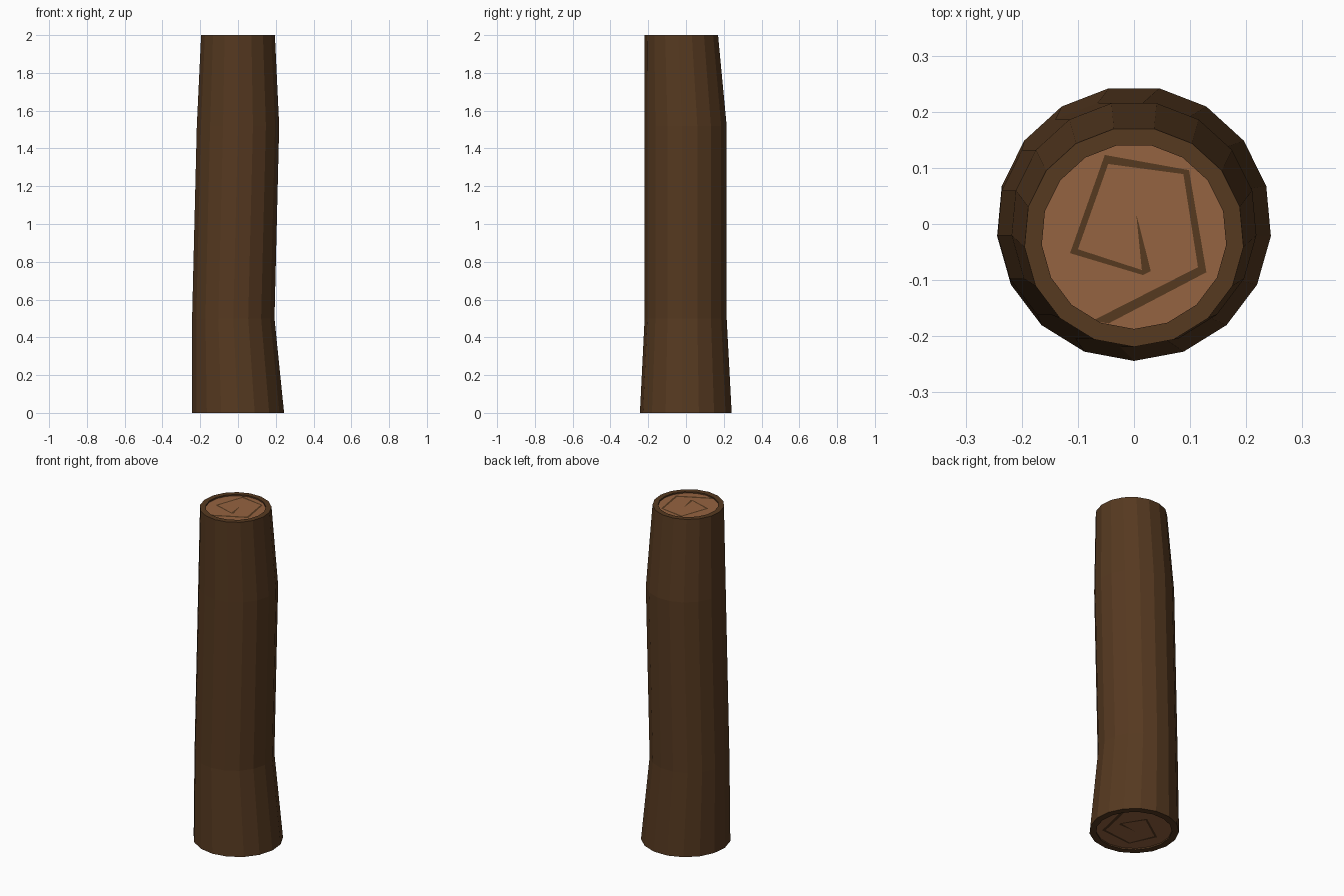
import bpy, bmesh, math
from mathutils import Matrix, Vector

if "Cube" in bpy.data.objects:
    bpy.data.objects.remove(bpy.data.objects["Cube"])

SIDES = 17

def material(name, rgb):
    m = bpy.data.materials.new(name)
    m.diffuse_color = (*rgb, 1)
    m.use_nodes = True
    m.node_tree.nodes["Principled BSDF"].inputs["Base Color"].default_value = m.diffuse_color
    return m

bark = material("bark", (0.092, 0.041, 0.0145))
wood = material("cut_wood", (0.30, 0.125, 0.052))

def ring(bm, z, cx, cy, r):
    angles = [-math.pi / 2 + 2 * math.pi * i / SIDES for i in range(SIDES)]
    return [bm.verts.new((cx + r * math.cos(a), cy + r * math.sin(a), z)) for a in angles]

def finish(bm, name, mats):
    bmesh.ops.recalc_face_normals(bm, faces=bm.faces)
    me = bpy.data.meshes.new(name)
    bm.to_mesh(me)
    bm.free()
    for m in mats:
        me.materials.append(m)
    ob = bpy.data.objects.new(name, me)
    bpy.context.collection.objects.link(ob)
    return ob

# Log: slightly crooked trunk with a rim and shallow recessed cut at each end
RECESS = 0.008
profile = [  # z, centre x, centre y, radius
    (RECESS, 0, 0, 0.207), (0, 0, 0, 0.207), (0, 0, 0.001, 0.245),
    (0.5, -0.025, 0, 0.219), (1.52, 0, 0, 0.219),
    (2, 0, -0.023, 0.196), (2, 0, -0.022, 0.165), (2 - RECESS, 0, -0.022, 0.165),
]
bm = bmesh.new()
rings = [ring(bm, *p) for p in profile]
for a, b in zip(rings, rings[1:]):
    for i in range(SIDES):
        j = (i + 1) % SIDES
        bm.faces.new((a[i], a[j], b[j], b[i]))
for end in (rings[0], rings[-1]):
    bm.faces.new(end).material_index = 1
finish(bm, "log", (bark, wood))

# Growth-ring spiral: outer and inner edge of a tapering strip
outer = [(-0.045, -0.177), (0.129, -0.086), (0.098, 0.096), (-0.052, 0.123),
         (-0.114, -0.052), (0.016, -0.091), (0.030, -0.084), (0.004, 0.018)]
inner = [(-0.075, -0.173), (0.114, -0.077), (0.088, 0.089), (-0.046, 0.107),
         (-0.100, -0.045), (0.014, -0.082), (0.014, -0.082), (0.004, 0.018)]

def spiral(name, matrix):
    bm = bmesh.new()
    for k in range(len(outer) - 1):
        pts = []
        for p in (outer[k], outer[k + 1], inner[k + 1], inner[k]):
            if p not in pts:
                pts.append(p)
        bm.faces.new([bm.verts.new((x, y, 0)) for x, y in pts])
    bmesh.ops.remove_doubles(bm, verts=bm.verts, dist=1e-5)
    bmesh.ops.transform(bm, matrix=matrix, verts=bm.verts)
    finish(bm, name, (bark,))

spiral("top_growth_spiral", Matrix.Translation((0, 0, 2 - RECESS + 0.002)))
spiral("bottom_growth_spiral",
       Matrix.Translation((0, 0, RECESS - 0.002))
       @ Matrix.Rotation(math.pi, 4, 'X')
       @ Matrix.Rotation(math.radians(75), 4, 'Z')
       @ Matrix.Diagonal(Vector((1.12, 1.12, 1, 1))))
